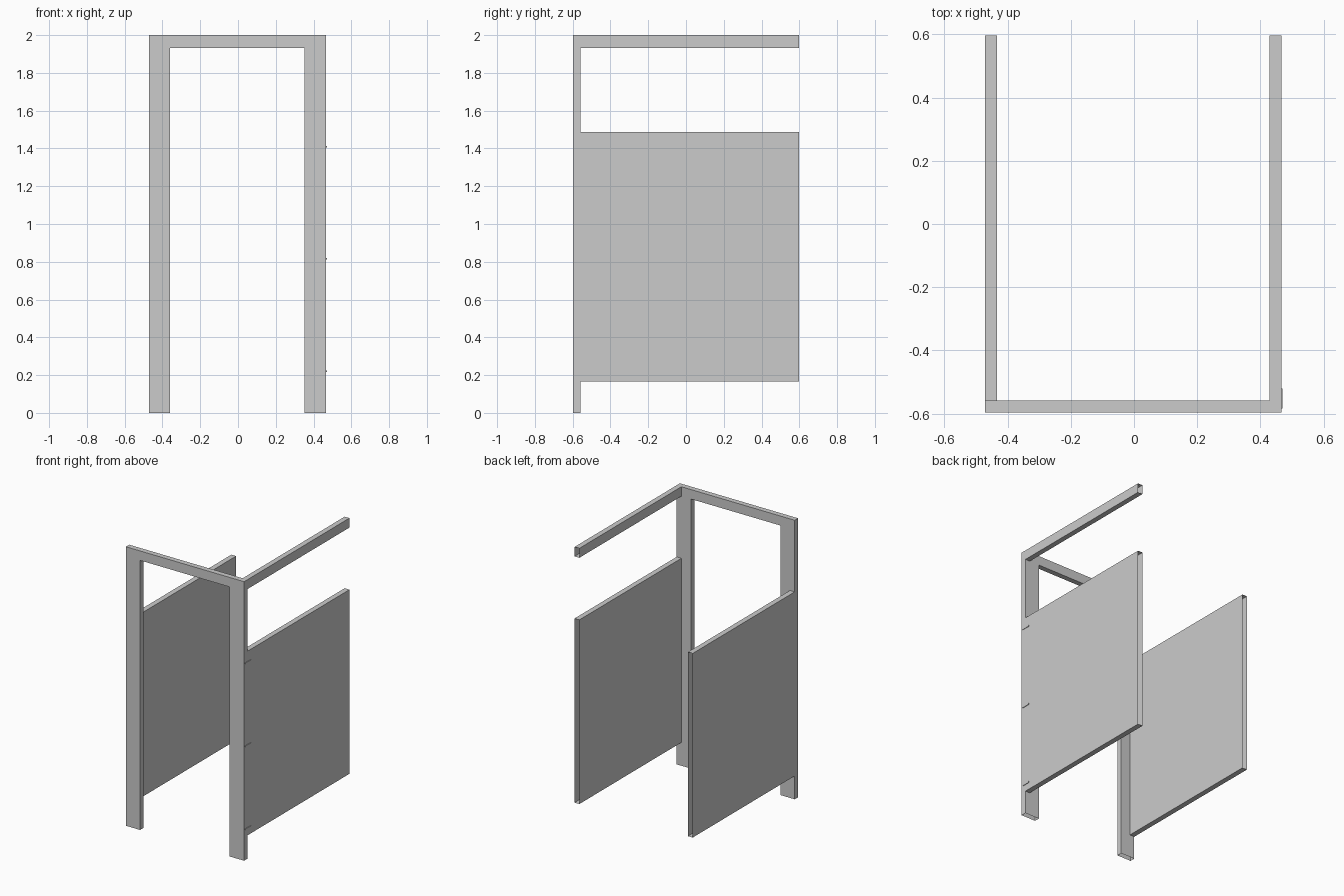
import bpy, bmesh
from mathutils import Vector

if "Cube" in bpy.data.objects:
    bpy.data.objects.remove(bpy.data.objects["Cube"])

X0, X1 = -0.471, 0.466      # outer faces of the frame
Y0, Y1 = -0.597, 0.597      # front and back
T = 0.038                   # thickness of frame and panels
YF = Y0 + T                 # back of the frame


def finish(name, bm):
    mesh = bpy.data.meshes.new(name)
    bm.to_mesh(mesh)
    bm.free()
    obj = bpy.data.objects.new(name, mesh)
    bpy.context.collection.objects.link(obj)
    return obj


def drop_faces(bm, normal):
    """Open the shell on the side facing the given direction."""
    bm.normal_update()
    faces = [f for f in bm.faces if f.normal.dot(Vector(normal)) > 0.99]
    bmesh.ops.delete(bm, geom=faces, context='FACES')


def box(name, lo, hi, open_sides=()):
    bm = bmesh.new()
    bmesh.ops.create_cube(bm, size=1)
    for v in bm.verts:
        v.co = [(a + b) / 2 + c * (b - a) for a, b, c in zip(lo, hi, v.co)]
    for n in open_sides:
        drop_faces(bm, n)
    return finish(name, bm)


# Door frame: upside-down U profile, extruded, open at the feet
profile = [(X0, 0), (X0, 2), (X1, 2), (X1, 0),
           (0.351, 0), (0.351, 1.932), (-0.359, 1.932), (-0.359, 0)]
bm = bmesh.new()
front = bm.faces.new([bm.verts.new((x, Y0, z)) for x, z in profile])
ext = bmesh.ops.extrude_face_region(bm, geom=[front], use_keep_orig=True)
for v in ext['geom']:
    if isinstance(v, bmesh.types.BMVert):
        v.co.y = YF
bmesh.ops.recalc_face_normals(bm, faces=bm.faces[:])
bm.normal_update()
feet = [f for f in bm.faces if all(v.co.z < 0.001 for v in f.verts)]
bmesh.ops.delete(bm, geom=feet, context='FACES')
finish("door_frame", bm)

# Side panels: hollow shells, open at both ends
ends = [(0, 1, 0), (0, -1, 0)]
for side, xa, xb in (("left", X0, X0 + T), ("right", X1 - T, X1)):
    box(side + "_panel", (xa, YF, 0.167), (xb, Y1, 1.487), ends)

# Top rail on the right side
box("top_rail", (X1 - T, YF, 1.932), (X1, Y1, 2.0), ends)

# Small hinge pins on the right outer face
for i, z in enumerate((0.22, 0.815, 1.41)):
    box(f"hinge_pin_{i + 1}", (X1 - 0.004, -0.584, z - 0.004),
        (X1 + 0.004, -0.52, z + 0.004))
